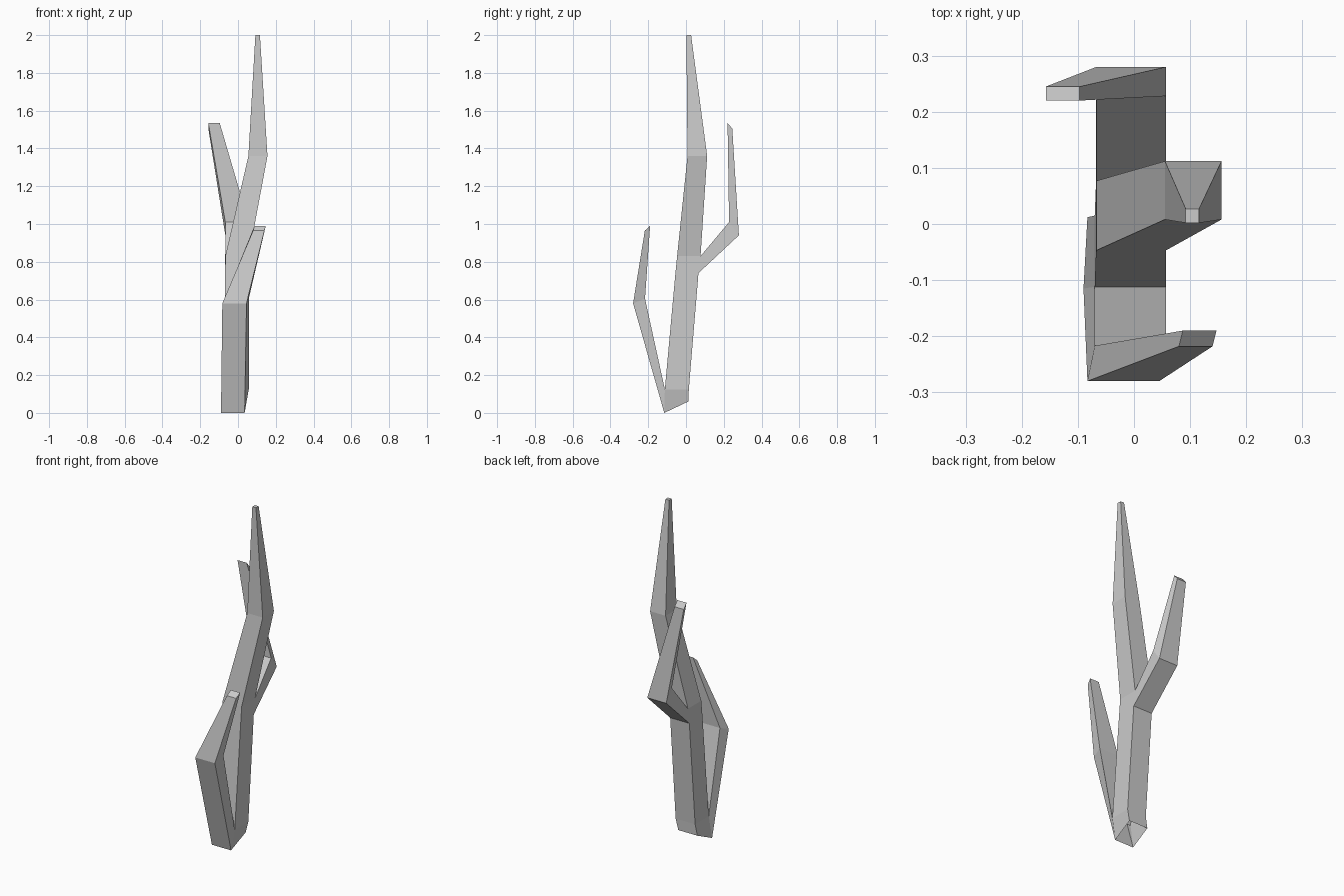
import bpy, bmesh

if "Cube" in bpy.data.objects:
    bpy.data.objects.remove(bpy.data.objects["Cube"])

# Each ring is two edges running in x: (x_left, x_right, y, z)
trunk = [
    ((-.09, .035, -.115, 0), (-.083, .042, .012, .06)),
    ((-.07, .057, -.112, .125), (-.07, .057, .015, .125)),
    ((-.068, .057, -.056, .74), (-.068, .057, .066, .74)),
    ((-.067, .057, -.047, .83), (-.067, .057, .077, .83)),
    ((.055, .156, .008, 1.36), (.055, .156, .112, 1.36)),
    ((.092, .116, .002, 2), (.092, .116, .027, 2)),
]
# Branches leave the trunk through a missing side quad
front_branch = [
    (trunk[0][0], trunk[1][0]),
    ((-.083, .045, -.28, .58), (-.07, .057, -.217, .605)),
    ((.08, .14, -.218, .965), (.087, .147, -.19, .99)),
]
back_branch = [
    (trunk[2][1], trunk[3][1]),
    ((-.067, .057, .28, .94), (-.067, .057, .228, 1.01)),
    ((-.157, -.097, .245, 1.505), (-.157, -.097, .22, 1.535)),
]

bm = bmesh.new()


def limb(rings, open_sides=()):
    """Loft four-sided rings and cap the tip; open_sides = (segment, side) left out."""
    loops = []
    for (a0, a1, ay, az), (b0, b1, by, bz) in rings:
        pts = [(a0, ay, az), (a1, ay, az), (b1, by, bz), (b0, by, bz)]
        loops.append([bm.verts.new(p) for p in pts])
    for i, (lo, hi) in enumerate(zip(loops, loops[1:])):
        for s in range(4):
            if (i, s) not in open_sides:
                t = (s + 1) % 4
                bm.faces.new((lo[s], lo[t], hi[t], hi[s]))
    bm.faces.new(loops[-1])


limb(trunk, {(0, 0), (2, 2)})
limb(front_branch)
limb(back_branch)

# Weld the branches onto the trunk
bmesh.ops.remove_doubles(bm, verts=bm.verts, dist=1e-4)
bmesh.ops.recalc_face_normals(bm, faces=bm.faces)
mesh = bpy.data.meshes.new("branch")
bm.to_mesh(mesh)
bm.free()
bpy.context.collection.objects.link(bpy.data.objects.new("branch", mesh))
